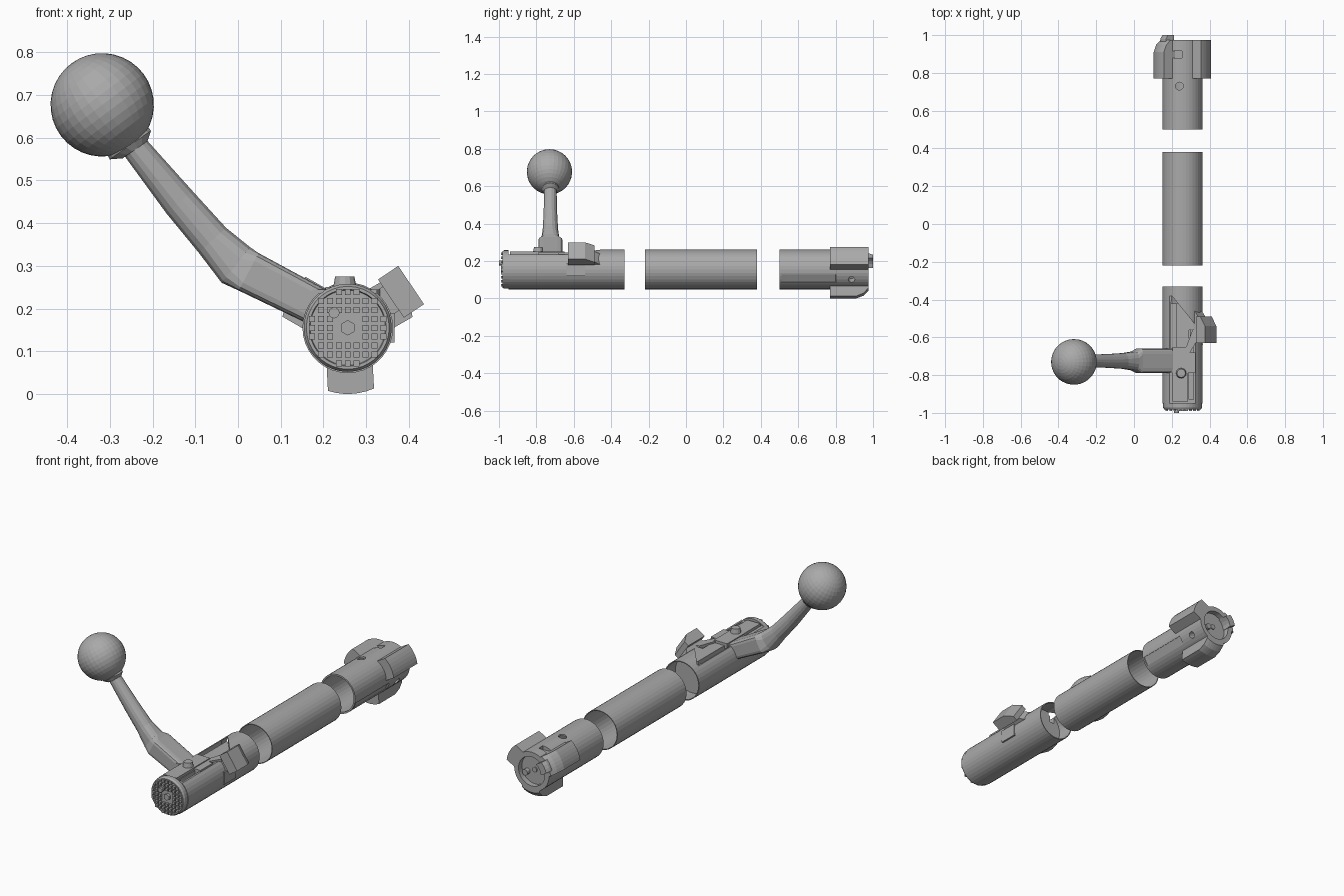
import bpy, bmesh, math
from mathutils import Vector, Matrix

old = bpy.data.objects.get("Cube")
if old:
    bpy.data.objects.remove(old, do_unlink=True)

AX, AZ, R = 0.257, 0.155, 0.106      # bolt axis and body radius
SIDES = 36

steel = bpy.data.materials.new("steel grey")
steel.use_nodes = True
steel.diffuse_color = (0.4, 0.4, 0.4, 1)
steel.node_tree.nodes["Principled BSDF"].inputs["Base Color"].default_value = (0.4, 0.4, 0.4, 1)


def finish(name, bm):
    bmesh.ops.recalc_face_normals(bm, faces=bm.faces)
    mesh = bpy.data.meshes.new(name)
    bm.to_mesh(mesh)
    bm.free()
    mesh.materials.append(steel)
    obj = bpy.data.objects.new(name, mesh)
    bpy.context.collection.objects.link(obj)
    return obj


def skin(name, rings, closed=False):
    """Join equal rings of points; cap the ends unless the rings form a loop."""
    bm = bmesh.new()
    rows = [[bm.verts.new(p) for p in ring] for ring in rings]
    n = len(rows[0])
    pairs = list(zip(rows, rows[1:])) + ([(rows[-1], rows[0])] if closed else [])
    for a, b in pairs:
        for i in range(n):
            j = (i + 1) % n
            bm.faces.new((a[i], a[j], b[j], b[i]))
    if not closed:
        bm.faces.new(rows[0])
        bm.faces.new(rows[-1])
    else:
        bmesh.ops.remove_doubles(bm, verts=bm.verts, dist=1e-5)
    return finish(name, bm)


def polar(angle, r, t, y):
    """Point at radius r and tangential offset t about the bolt axis."""
    c, s = math.cos(angle), math.sin(angle)
    return Vector((AX + r * c - t * s, y, AZ + r * s + t * c))


def lathe(name, profile):
    """Closed (radius, y) profile turned about the bolt axis."""
    rings = [[polar(math.tau * k / SIDES, r, 0, y) for r, y in profile] for k in range(SIDES)]
    return skin(name, rings, closed=True)


def radial_block(name, degrees, profile, half, steps=1, arc=False):
    """(y, radius) outline extruded sideways, optionally curved around the axis."""
    rings = []
    for k in range(steps + 1):
        t = half * (2 * k / steps - 1)
        rings.append([polar(math.radians(degrees), math.sqrt(r * r - t * t) if arc else r, t, y)
                      for y, r in profile])
    return skin(name, rings)


def prism(name, outline, z0, z1):
    return skin(name, [[(x, y, z) for x, y in outline] for z in (z0, z1)])


def box(name, x0, x1, y0, y1, z0, z1):
    return prism(name, [(x0, y0), (x1, y0), (x1, y1), (x0, y1)], z0, z1)


def rod(name, center, axis, radius, length, sides=12, tip=1.0):
    bm = bmesh.new()
    turn = Vector(axis).to_track_quat('Z', 'Y').to_matrix().to_4x4()
    bmesh.ops.create_cone(bm, cap_ends=True, segments=sides, radius1=radius, radius2=radius * tip,
                          depth=length, matrix=Matrix.Translation(center) @ turn)
    return finish(name, bm)


def cut(obj, cutters):
    for c in cutters:
        c.hide_render = True
        mod = obj.modifiers.new("cut", 'BOOLEAN')
        mod.operation, mod.solver, mod.object = 'DIFFERENCE', 'EXACT', c
    bpy.context.view_layer.update()
    mesh = bpy.data.meshes.new_from_object(obj.evaluated_get(bpy.context.evaluated_depsgraph_get()))
    obj.modifiers.clear()
    obj.data = mesh
    for c in cutters:
        bpy.data.objects.remove(c, do_unlink=True)


# Middle sleeve, open at both ends
lathe("middle_tube", [(0.102, -0.22), (R, -0.22), (R, 0.38), (0.102, 0.38)])

# Rear body with the flattened top, angled ramp and slots
rear = lathe("rear_body", [(0, -0.95), (R, -0.95), (R, -0.33), (0.101, -0.33), (0.101, -0.42), (0, -0.42)])
cut(rear, [
    prism("flat_cutter", [(0.1, -0.97), (0.4, -0.97), (0.4, -0.6), (0.33, -0.54), (0.2, -0.38), (0.1, -0.38)],
          0.236, 0.4),
    box("left_slot_cutter", 0.195, 0.222, -0.66, -0.41, 0.2, 0.4),
    box("right_slot_cutter", 0.29, 0.315, -0.93, -0.56, 0.2, 0.4),
])

# Bolt head with recessed face, vent holes and side groove
head = lathe("bolt_head", [(0.097, 0.5), (R, 0.5), (R, 0.975), (0.08, 0.975), (0.08, 0.945),
                           (0, 0.945), (0, 0.86), (0.097, 0.86)])
cut(head, [
    rod("vent_cutter", (0.24, 0.73, 0.26), (0, 0, 1), 0.021, 0.1),
    box("notch_cutter", 0.205, 0.255, 0.88, 0.915, 0.24, 0.3),
    rod("side_vent_cutter", (0.35, 0.885, 0.1), (1, 0, -0.5), 0.018, 0.1),
    radial_block("groove_cutter", -28, [(0.51, 0.1), (0.53, 0.099), (0.8, 0.099), (0.81, 0.12), (0.51, 0.12)],
                 0.024),
])
rod("firing_pin", (AX, 0.945, AZ), (0, 1, 0), 0.014, 0.012)
rod("ejector_pin", (AX + 0.045, 0.955, AZ - 0.02), (0, 1, 0), 0.016, 0.03)

# Three locking lugs and the extractor claw
square_lug = [(0.77, 0.08), (0.77, 0.154), (0.975, 0.154), (0.975, 0.08)]
round_lug = [(0.77, 0.08), (0.77, 0.155), (0.91, 0.155), (0.95, 0.14), (0.975, 0.115), (0.975, 0.08)]
for name, angle, outline in (("right_upper_lug", 30, square_lug), ("left_upper_lug", 150, round_lug),
                             ("bottom_lug", -87, round_lug)):
    radial_block(name, angle, outline, 0.054, 6, arc=True)
radial_block("extractor_claw", 150, [(0.9, 0.075), (0.9, 0.13), (0.98, 0.122), (1.0, 0.11), (1.0, 0.075)],
             0.03, 3, arc=True)

# Rear cap with a rounded rim and chequered pads
lathe("rear_cap", [(0, -0.95), (0.103, -0.95), (0.103, -0.972), (0.097, -0.982), (0.09, -0.982),
                   (0.088, -0.976), (0, -0.976)])
bm = bmesh.new()
PITCH = 0.021
for i in range(-4, 5):
    for j in range(-4, 5):
        if 1.5 < math.hypot(i, j) < 4.3:
            spot = Matrix.Translation((AX + i * PITCH, -0.982, AZ + j * PITCH))
            bmesh.ops.create_cube(bm, size=1, matrix=spot @ Matrix.Diagonal((0.014, 0.016, 0.014, 1)))
finish("grip_pads", bm)
rod("hex_screw", (AX, -0.982, AZ), (0, -1, 0), 0.018, 0.016, 6)
rod("cocking_indicator", (0.225, -0.985, 0.19), (0, -1, 0), 0.013, 0.03)

# Raised plate, knob and link on the flat top
box("top_plate", 0.205, 0.285, -0.94, -0.65, 0.22, 0.25)
box("cross_collar", 0.175, 0.325, -0.79, -0.68, 0.205, 0.245)
rod("top_knob", (0.25, -0.79, 0.255), (0, 0, 1), 0.03, 0.04, 12, 0.75)
prism("link_arm", [(0.265, -0.68), (0.29, -0.69), (0.345, -0.6), (0.345, -0.55), (0.31, -0.56)], 0.215, 0.245)

# Side latch
radial_block("latch_tab", 34, [(-0.63, 0.122), (-0.63, 0.179), (-0.54, 0.179), (-0.49, 0.15), (-0.49, 0.122)], 0.054)
radial_block("latch_neck", 34, [(-0.62, 0.07), (-0.62, 0.13), (-0.5, 0.13), (-0.46, 0.1), (-0.46, 0.07)], 0.034)
radial_block("latch_foot", 0, [(-0.64, 0.09), (-0.64, 0.109), (-0.54, 0.109), (-0.54, 0.09)], 0.034)


def section(x, z, nx, nz, high, wide, power, y=-0.725, n=16):
    """Rounded or boxy cross-section whose height runs along (nx, nz)."""
    up = Vector((nx, 0, nz)).normalized()
    ring = []
    for k in range(n):
        a = math.tau * (k + 0.5) / n
        c, s = math.cos(a), math.sin(a)
        u, v = (math.copysign(abs(w) ** (2 / power), w) for w in (c, s))
        ring.append(Vector((x, y, z)) + up * high * v + Vector((0, wide * u, 0)))
    return ring


# Handle: round stem flowing into a boxy root
skin("handle_stem", [
    section(-0.265, 0.61, 0.8, 0.6, 0.033, 0.034, 2),
    section(-0.235, 0.57, 0.8, 0.6, 0.033, 0.034, 2),
    section(-0.137, 0.449, 0.76, 0.65, 0.041, 0.037, 2),
    section(-0.06, 0.36, 0.74, 0.67, 0.044, 0.042, 2.2),
    section(-0.005, 0.302, 0.62, 0.78, 0.054, 0.05, 3),
    section(0.025, 0.286, 0.47, 0.88, 0.05, 0.065, 6),
    section(0.17, 0.212, 0.47, 0.88, 0.046, 0.065, 6),
    section(0.23, 0.182, 0.47, 0.88, 0.044, 0.06, 6),
])
skin("ball_collar", [
    section(-0.241, 0.572, 0.82, 0.57, 0.036, 0.036, 2),
    section(-0.252, 0.583, 0.82, 0.57, 0.06, 0.046, 2),
    section(-0.262, 0.597, 0.82, 0.57, 0.058, 0.046, 2),
])
bm = bmesh.new()
tilt = Vector((-0.6, 0, 0.8)).to_track_quat('Z', 'Y').to_matrix().to_4x4()
bmesh.ops.create_uvsphere(bm, u_segments=32, v_segments=18, radius=0.121,
                          matrix=Matrix.Translation((-0.318, -0.73, 0.677)) @ tilt)
finish("handle_ball", bm)
